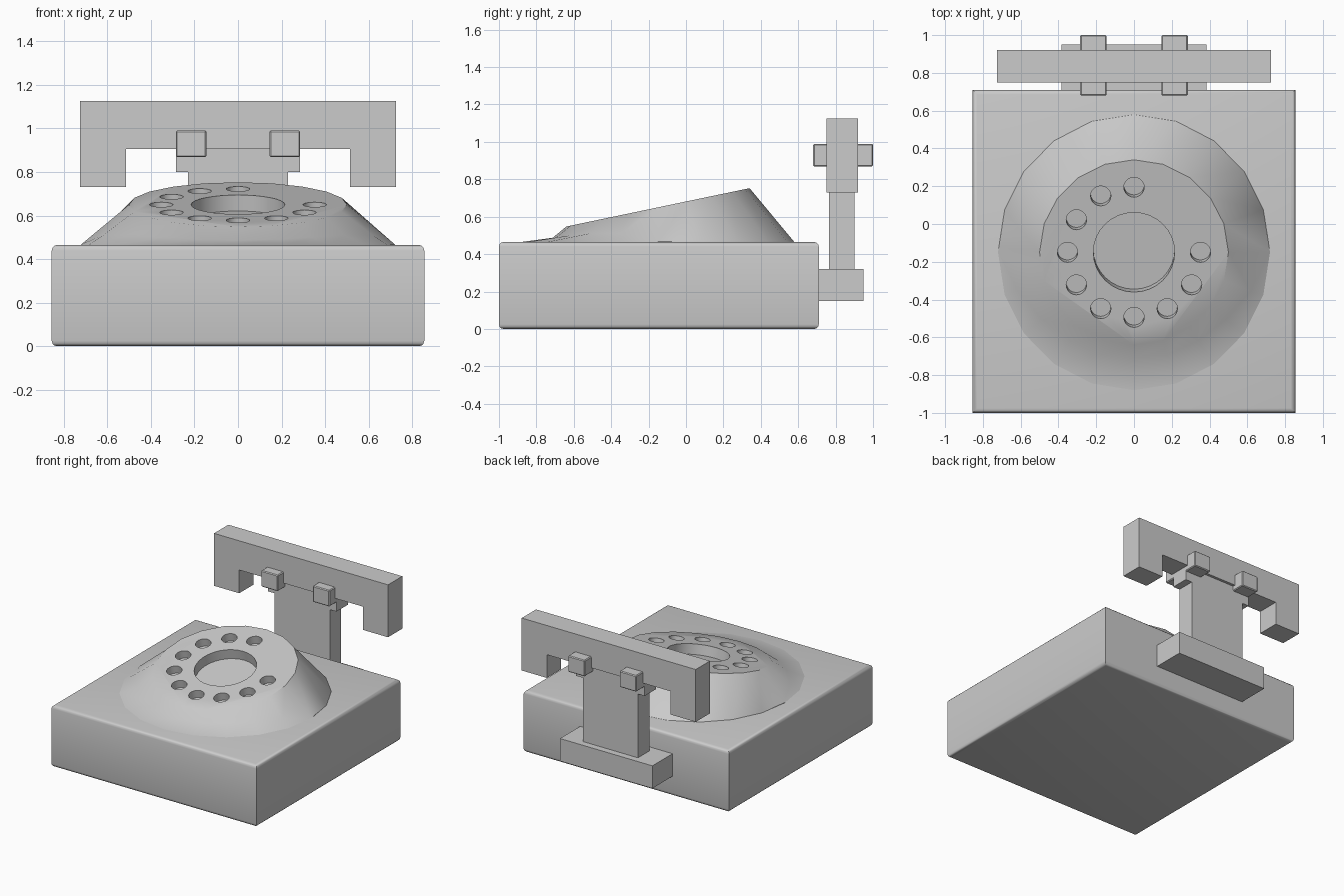
import bpy, bmesh
from math import sin, cos, radians, atan2, pi
from mathutils import Matrix

if "Cube" in bpy.data.objects:
    bpy.data.objects.remove(bpy.data.objects["Cube"])


def make(name, bm):
    bmesh.ops.recalc_face_normals(bm, faces=bm.faces[:])
    me = bpy.data.meshes.new(name)
    bm.to_mesh(me)
    bm.free()
    ob = bpy.data.objects.new(name, me)
    bpy.context.collection.objects.link(ob)
    return ob


def activate(ob):
    bpy.ops.object.select_all(action='DESELECT')
    ob.select_set(True)
    bpy.context.view_layer.objects.active = ob


def smooth(ob, angle):
    activate(ob)
    bpy.ops.object.shade_smooth_by_angle(angle=radians(angle))


def box(name, x0, x1, y0, y1, z0, z1, bevel=0, segments=1, horizontal_only=False):
    bm = bmesh.new()
    bmesh.ops.create_cube(bm, size=1)
    for v in bm.verts:
        v.co.x = x1 if v.co.x > 0 else x0
        v.co.y = y1 if v.co.y > 0 else y0
        v.co.z = z1 if v.co.z > 0 else z0
    if bevel:
        edges = [e for e in bm.edges if not horizontal_only
                 or abs(e.verts[0].co.z - e.verts[1].co.z) < 1e-4]
        bmesh.ops.bevel(bm, geom=edges, offset=bevel, segments=segments,
                        profile=0.5, affect='EDGES')
    return make(name, bm)


# Body with softened top and bottom edges
smooth(box("body", -0.855, 0.855, -1, 0.71, 0, 0.465, 0.025, 3, True), 40)

# Dial housing: tilted face flaring down to the body, tucked in at the front
SIDES, CY, CZ = 20, -0.15, 0.65
TILT = atan2(0.205, 0.98)
FLARE = [(0, 0.72, 0.467), (18, 0.65, 0.51), (36, 0.60, 0.512),
         (54, 0.575, 0.50), (72, 0.565, 0.49), (90, 0.56, 0.485)]
bm = bmesh.new()
rings = [[], [], [], []]
for i in range(SIDES):
    a = 2 * pi * i / SIDES
    c, s = cos(a), sin(a)
    if s >= -1e-4:
        r, z = 0.72, 0.467
    else:
        k = i - 10 if i <= 15 else 20 - i
        _, r, z = FLARE[k]
    ys = 0.49 * s
    rings[0].append(bm.verts.new((0.72 * c, CY + 0.73 * s, 0.44)))
    rings[1].append(bm.verts.new((0.72 * c, CY + 0.73 * s, 0.465)))
    rings[2].append(bm.verts.new((r * c, CY + r * 1.01 * s, z)))
    rings[3].append(bm.verts.new((0.5 * c, CY + ys, CZ + ys * 0.205 / 0.98)))
for lo, hi in zip(rings, rings[1:]):
    for i in range(SIDES):
        j = (i + 1) % SIDES
        bm.faces.new((lo[i], lo[j], hi[j], hi[i]))
bm.faces.new(rings[0])
bm.faces.new(rings[3])
dial = make("dial_housing", bm)

# Finger holes and central well, cut square to the tilted face
frame = Matrix.Translation((0, CY, CZ)) @ Matrix.Rotation(TILT, 4, 'X')
holes = [(0, 0, 0.215, 0.075, 32)]
for n in range(10):
    a = radians(90 + 30 * n)
    holes.append((0.352 * cos(a), 0.352 * sin(a), 0.054, 0.06, 20))
bm = bmesh.new()
for x, y, r, depth, seg in holes:
    bmesh.ops.create_cone(bm, cap_ends=True, segments=seg, radius1=r, radius2=r,
                          depth=2 * depth, matrix=frame @ Matrix.Translation((x, y, 0)))
cutter = make("hole_cutter", bm)
cutter.hide_render = True
activate(dial)
mod = dial.modifiers.new("holes", 'BOOLEAN')
mod.operation = 'DIFFERENCE'
mod.solver = 'EXACT'
mod.object = cutter
bpy.ops.object.modifier_apply(modifier=mod.name)
bpy.data.objects.remove(cutter)
smooth(dial, 35)

# Rear stand: foot, stem and cradle
box("stand_foot", -0.385, 0.385, 0.71, 0.95, 0.15, 0.32)
box("stand_stem", -0.23, 0.23, 0.765, 0.9, 0.32, 0.80)
box("cradle_plate", -0.285, 0.285, 0.765, 0.9, 0.80, 0.905)
for side, x in (("left", -0.215), ("right", 0.215)):
    box("cradle_peg_" + side, x - 0.07, x + 0.07, 0.68, 1.0, 0.868, 0.99, 0.006)

# Handset: bracket profile extruded front to back
half = [(0.725, 1.125), (0.725, 0.73), (0.515, 0.73), (0.515, 0.905)]
profile = half + [(-x, z) for x, z in reversed(half)]
bm = bmesh.new()
face = bm.faces.new([bm.verts.new((x, 0.75, z)) for x, z in profile])
out = bmesh.ops.extrude_face_region(bm, geom=[face])
for v in out["geom"]:
    if isinstance(v, bmesh.types.BMVert):
        v.co.y = 0.92
make("handset", bm)
